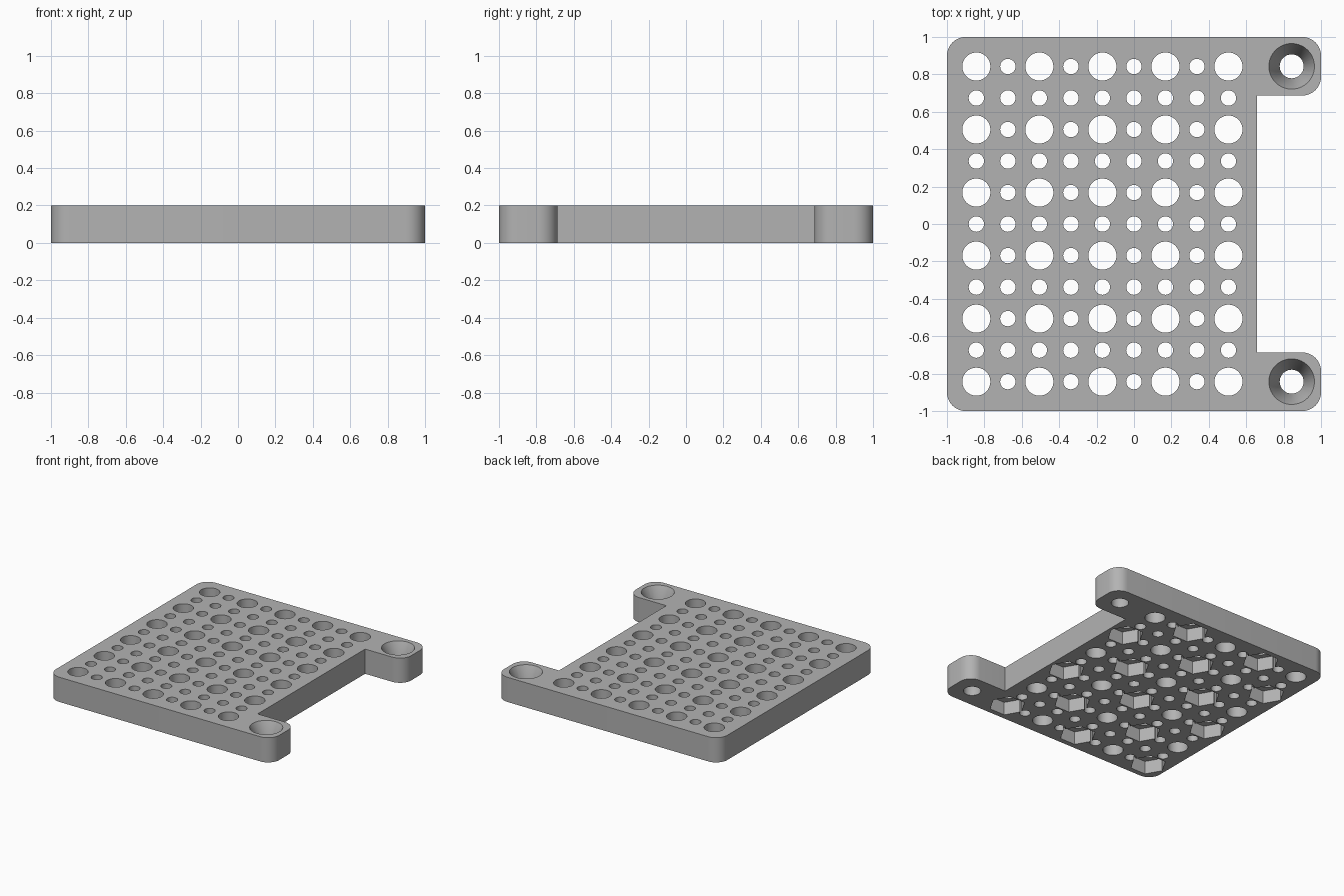
import bpy
import bmesh
import math
from mathutils import Matrix

cube = bpy.data.objects.get("Cube")
if cube:
    bpy.data.objects.remove(cube, do_unlink=True)

THICK = 0.2
PITCH = 0.337          # spacing of the large holes
EDGE = 0.843           # first hole row from the centre

grey = bpy.data.materials.new("light grey")
grey.use_nodes = True
grey.diffuse_color = (0.45, 0.45, 0.45, 1)
grey.node_tree.nodes["Principled BSDF"].inputs["Base Color"].default_value = (0.45, 0.45, 0.45, 1)


def make_object(name, bm):
    bmesh.ops.recalc_face_normals(bm, faces=bm.faces)
    mesh = bpy.data.meshes.new(name)
    bm.to_mesh(mesh)
    bm.free()
    mesh.materials.append(grey)
    obj = bpy.data.objects.new(name, mesh)
    bpy.context.collection.objects.link(obj)
    return obj


def add_cone(bm, x, y, z0, z1, r0, r1, sides):
    """Vertical cone or cylinder from z0 to z1."""
    bmesh.ops.create_cone(bm, cap_ends=True, segments=sides, radius1=r0, radius2=r1,
                          depth=z1 - z0, matrix=Matrix.Translation((x, y, (z0 + z1) / 2)))


def rounded_outline(corners, steps=10):
    """Outline points; each corner is (x, y, fillet radius, start angle)."""
    points = []
    for x, y, r, start in corners:
        if r == 0:
            points.append((x, y))
            continue
        a0 = math.radians(start)
        mid = a0 + math.pi / 4
        cx = x - math.copysign(r, math.cos(mid))
        cy = y - math.copysign(r, math.sin(mid))
        for k in range(steps + 1):
            a = a0 + math.pi / 2 * k / steps
            points.append((cx + r * math.cos(a), cy + r * math.sin(a)))
    return points


# Plate with two mounting tabs on one side
outline = rounded_outline([
    (-1, -1, 0.1, 180), (1, -1, 0.1, 270), (1, -0.687, 0.1, 0), (0.657, -0.687, 0, 0),
    (0.657, 0.687, 0, 0), (1, 0.687, 0.1, 270), (1, 1, 0.1, 0), (-1, 1, 0.1, 90)])
bm = bmesh.new()
base = bm.faces.new([bm.verts.new((x, y, 0)) for x, y in outline])
top = bmesh.ops.extrude_face_region(bm, geom=[base])
bmesh.ops.translate(bm, vec=(0, 0, THICK),
                    verts=[v for v in top["geom"] if isinstance(v, bmesh.types.BMVert)])
plate = make_object("perforated_plate", bm)

# Grid of through holes: large on even rows and columns, small between
holes, pockets, sinks = bmesh.new(), bmesh.new(), bmesh.new()
for i in range(9):
    for j in range(11):
        x, y = -EDGE + i * PITCH / 2, -EDGE + j * PITCH / 2
        large = i % 2 == 0 and j % 2 == 0
        r = 0.075 if large else 0.041
        add_cone(holes, x, y, -0.1, THICK + 0.1, r, r, 40 if large else 28)
        # Hexagonal nut pockets under every other large hole
        if large and (i + j) % 4 == 0:
            ring = [pockets.verts.new((x + 0.134 * math.cos(k * math.pi / 3),
                                       y + 0.134 * math.sin(k * math.pi / 3), -0.1))
                    for k in range(6)]
            face = pockets.faces.new(ring)
            lid = bmesh.ops.extrude_face_region(pockets, geom=[face])
            bmesh.ops.translate(pockets, vec=(0, 0, 0.205),
                                verts=[v for v in lid["geom"] if isinstance(v, bmesh.types.BMVert)])

# Countersunk screw holes in the tabs
for y in (-EDGE, EDGE):
    add_cone(holes, EDGE, y, -0.1, THICK + 0.1, 0.064, 0.064, 40)
    slope = 0.058 / 0.13
    add_cone(sinks, EDGE, y, 0.07, THICK + 0.02, 0.064, 0.122 + 0.02 * slope, 40)

# Cut everything out of the plate
cutters = [make_object("hole_cutter", holes), make_object("nut_pocket_cutter", pockets),
           make_object("countersink_cutter", sinks)]
bpy.context.view_layer.objects.active = plate
for cutter in cutters:
    mod = plate.modifiers.new(cutter.name, 'BOOLEAN')
    mod.operation = 'DIFFERENCE'
    mod.solver = 'EXACT'
    mod.object = cutter
    bpy.ops.object.modifier_apply(modifier=mod.name)
for cutter in cutters:
    bpy.data.objects.remove(cutter, do_unlink=True)

bpy.ops.object.select_all(action='DESELECT')
plate.select_set(True)
bpy.ops.object.shade_smooth_by_angle(angle=math.radians(25))
